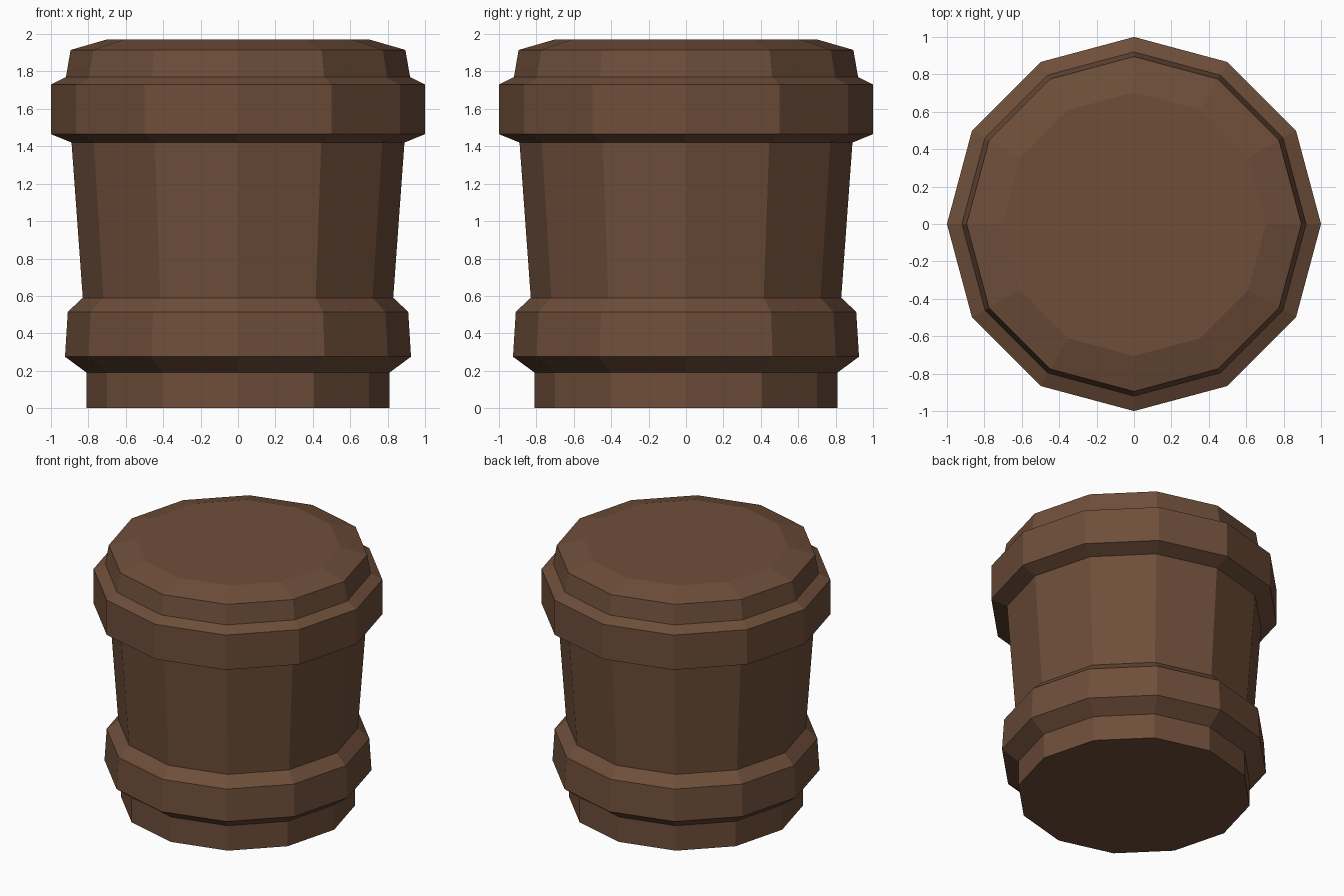
import bpy, bmesh, math

if "Cube" in bpy.data.objects:
    bpy.data.objects.remove(bpy.data.objects["Cube"])

SIDES = 12

brown = bpy.data.materials.new("dark_brown_wood")
brown.diffuse_color = (0.156, 0.076, 0.042, 1)
brown.use_nodes = True
brown.node_tree.nodes["Principled BSDF"].inputs["Base Color"].default_value = brown.diffuse_color


def lathe(name, profile):
    """Flat-faced, capped twelve-sided turning from (radius, z) pairs."""
    bm = bmesh.new()
    rings = []
    for r, z in profile:
        rings.append([bm.verts.new((r * math.cos(math.tau * i / SIDES),
                                    r * math.sin(math.tau * i / SIDES), z))
                      for i in range(SIDES)])
    for low, high in zip(rings, rings[1:]):
        for i in range(SIDES):
            j = (i + 1) % SIDES
            bm.faces.new((low[i], low[j], high[j], high[i]))
    bm.faces.new(rings[0][::-1])
    bm.faces.new(rings[-1])
    mesh = bpy.data.meshes.new(name)
    bm.to_mesh(mesh)
    bm.free()
    mesh.materials.append(brown)
    obj = bpy.data.objects.new(name, mesh)
    bpy.context.collection.objects.link(obj)
    return obj


# Foot, lower band, tapered body, upper band and chamfered lid in one turning
lathe("turned_barrel", [
    (0.81, 0.00), (0.81, 0.19),                              # foot
    (0.925, 0.275), (0.91, 0.515), (0.83, 0.59),             # lower band
    (0.89, 1.42),                                            # body
    (1.00, 1.465), (1.00, 1.73), (0.92, 1.77),               # upper band
    (0.895, 1.915), (0.705, 1.97),                           # lid
])
